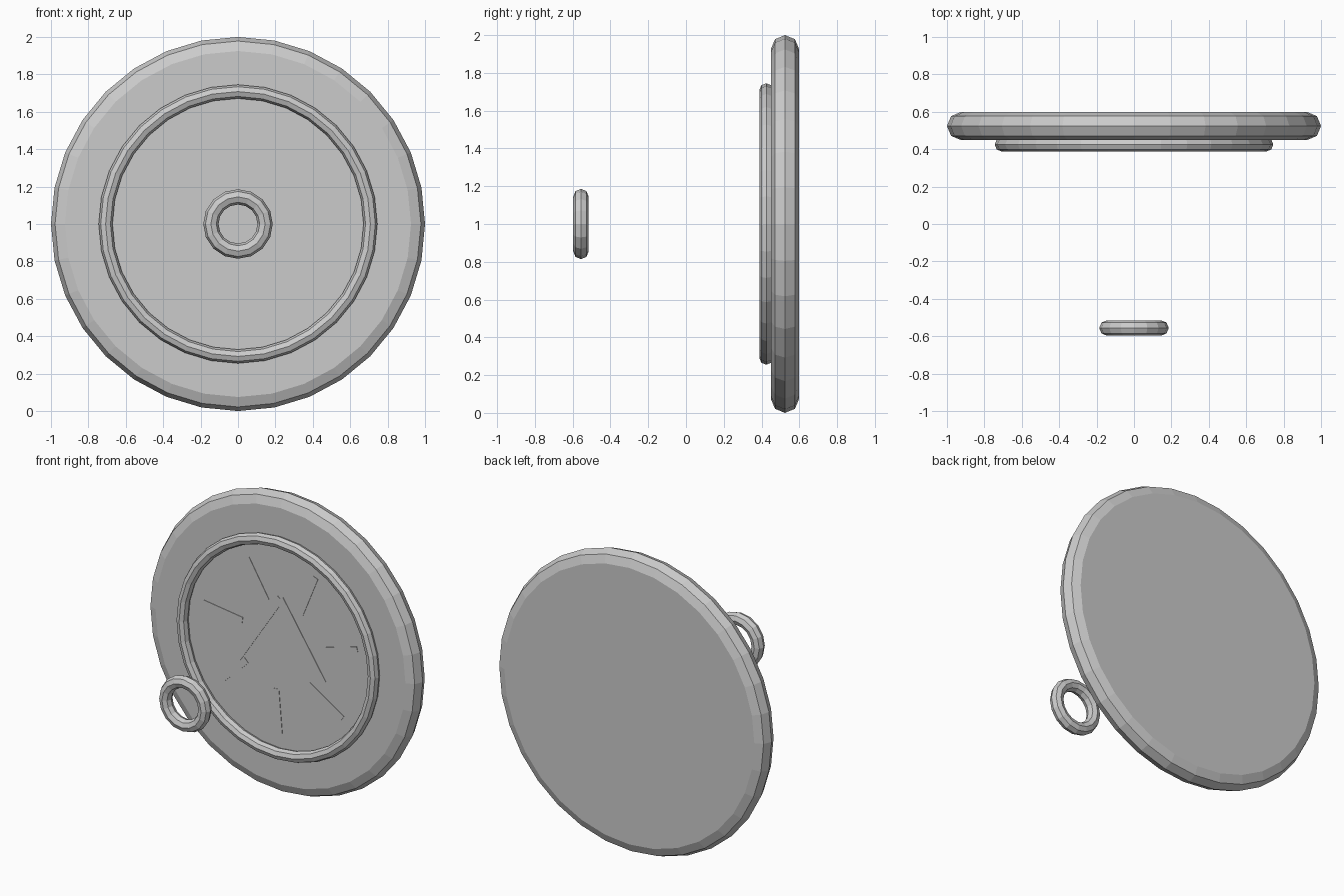
import bpy
import bmesh
from math import pi, cos, sin, atan2
from mathutils import Matrix, Vector

cube = bpy.data.objects.get("Cube")
if cube:
    bpy.data.objects.remove(cube, do_unlink=True)

grey = bpy.data.materials.new("plain_grey")
grey.use_nodes = True
colour = (0.6, 0.6, 0.6, 1)
grey.diffuse_color = colour
grey.node_tree.nodes["Principled BSDF"].inputs["Base Color"].default_value = colour

CENTRE_Z = 1.0


def finish(bm, name):
    bmesh.ops.recalc_face_normals(bm, faces=bm.faces)
    mesh = bpy.data.meshes.new(name)
    bm.to_mesh(mesh)
    bm.free()
    mesh.materials.append(grey)
    obj = bpy.data.objects.new(name, mesh)
    bpy.context.collection.objects.link(obj)
    return obj


def lathe(name, major, minor, y, sides, solid=False):
    """Spin an octagonal section about the y axis; solid keeps the outer half and caps it."""
    bm = bmesh.new()
    steps = range(-2, 3) if solid else range(8)
    section = [bm.verts.new((major + minor * cos(i * pi / 4), y + minor * sin(i * pi / 4), 0))
               for i in steps]
    edges = [bm.edges.new(pair) for pair in zip(section, section[1:])]
    if not solid:
        edges.append(bm.edges.new((section[-1], section[0])))
    bmesh.ops.spin(bm, geom=section + edges, cent=(0, 0, 0), axis=(0, 1, 0),
                   angle=2 * pi, steps=sides)
    bmesh.ops.remove_doubles(bm, verts=bm.verts, dist=0.0005)
    if solid:
        bmesh.ops.holes_fill(bm, edges=bm.edges, sides=0)
    obj = finish(bm, name)
    obj.location.z = CENTRE_Z
    return obj


def strip(name, start, end, width, y):
    """Thin plate on the dial face between two (x, z) points."""
    a, b = Vector(start), Vector(end)
    d, mid = b - a, (a + b) / 2
    bm = bmesh.new()
    bmesh.ops.create_cube(bm, size=1)
    bmesh.ops.transform(bm, verts=bm.verts, matrix=(
        Matrix.Translation((mid.x, y, mid.y))
        @ Matrix.Rotation(-atan2(d.y, d.x), 4, 'Y')
        @ Matrix.Diagonal((d.length, 0.006, width, 1))))
    return finish(bm, name)


# Dial body, raised ring and the loose ring in front
lathe("dial_disc", 0.925, 0.075, 0.524, 32, solid=True)
lathe("dial_ring", 0.708, 0.037, 0.425, 32)
lathe("loose_ring", 0.145, 0.041, -0.556, 16)

# Hour marks
marks = [
    ((-0.25, 1.53), (-0.10, 1.28)),
    ((0.26, 1.53), (0.15, 1.26)),
    ((0.57, 1.13), (0.29, 1.05)),
    ((0.21, 0.80), (0.46, 0.64)),
    ((-0.03, 0.71), (-0.005, 0.42)),
    ((-0.46, 0.64), (-0.25, 0.84)),
    ((-0.57, 1.14), (-0.28, 1.10)),
]
for i, (start, end) in enumerate(marks):
    strip(f"hour_mark_{i + 1}", start, end, 0.04, 0.449)

# Two hands meeting in a peak
for side, name in ((1, "left_hand"), (-1, "right_hand")):
    strip(name, (0, 1.32), (side * 0.317, 0.84), 0.048, 0.4485)
